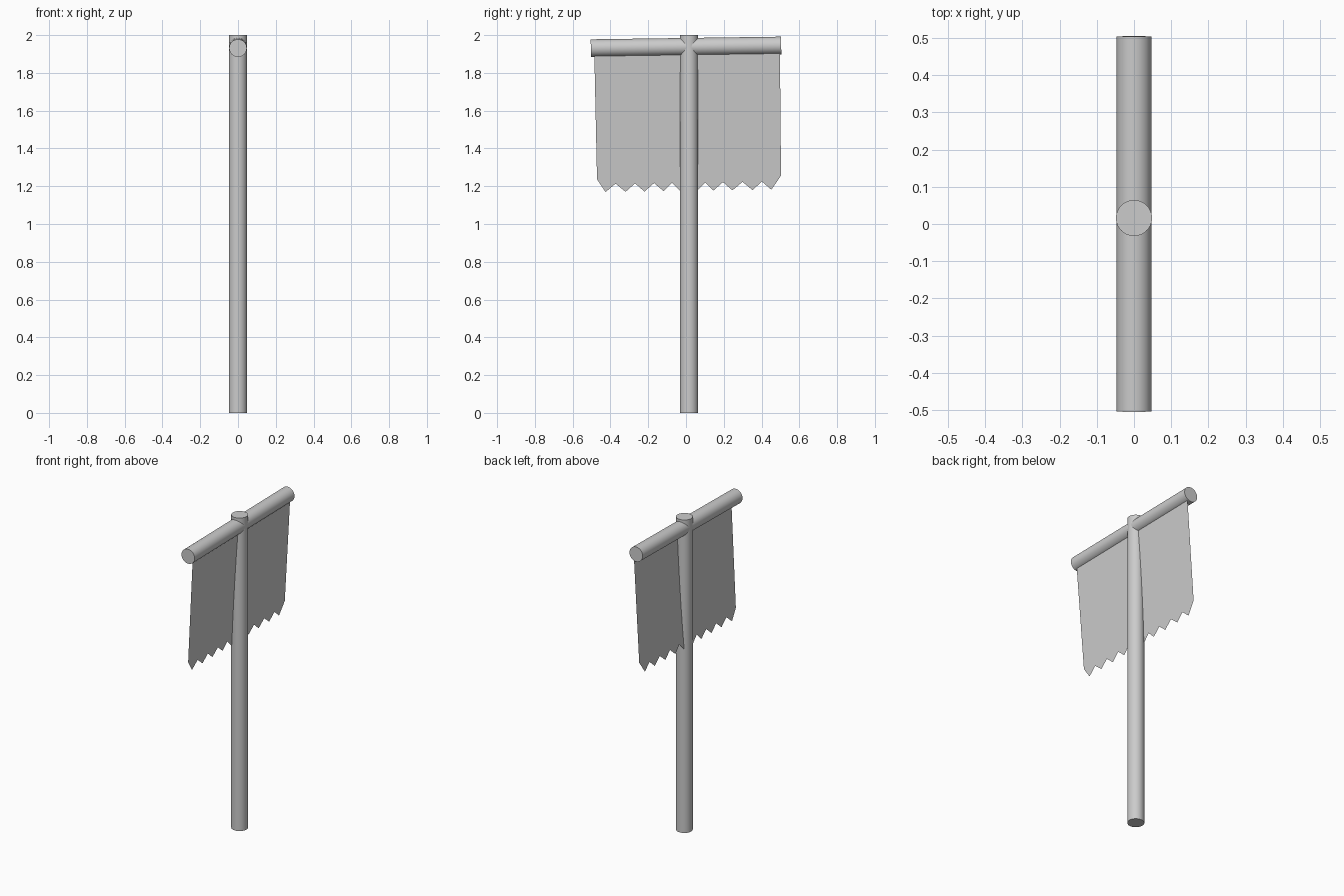
import bpy, bmesh, math

if "Cube" in bpy.data.objects:
    bpy.data.objects.remove(bpy.data.objects["Cube"])


def rod(name, radius, length, location, rotation=(0, 0, 0)):
    bpy.ops.mesh.primitive_cylinder_add(vertices=32, radius=radius, depth=length,
                                        location=location, rotation=rotation)
    obj = bpy.context.object
    obj.name = name
    bpy.ops.object.shade_smooth_by_angle(angle=math.radians(35))
    return obj


# Upright pole and slightly tilted crossbar
rod("pole", 0.0485, 2.0, (0, 0.016, 1.0))
rod("crossbar", 0.0467, 1.008, (0, 0.0, 1.938), (math.radians(90 + 0.8), 0, 0))

# Banner outline in (y, z): top corners, right corner, ragged teeth, left corner
teeth = [-0.426, -0.32, -0.22, -0.118, -0.03, 0.058, 0.145, 0.246, 0.352, 0.452]
outline = [(-0.486, 1.931), (0.497, 1.943), (0.503, 1.257)]
for i in range(len(teeth) - 1, -1, -1):
    y = teeth[i]
    outline.append((y, 1.175 + 0.014 * y))
    if i:
        mid = (y + teeth[i - 1]) / 2
        outline.append((mid, 1.219 + 0.014 * mid))
outline.append((-0.471, 1.236))

# Flat cloth sheet, leaning a little through the pole
bm = bmesh.new()
bm.faces.new([bm.verts.new((-0.025 + 0.063 * (z - 1.2), y, z)) for y, z in outline])
mesh = bpy.data.meshes.new("banner")
bm.to_mesh(mesh)
bm.free()
bpy.context.collection.objects.link(bpy.data.objects.new("banner", mesh))
